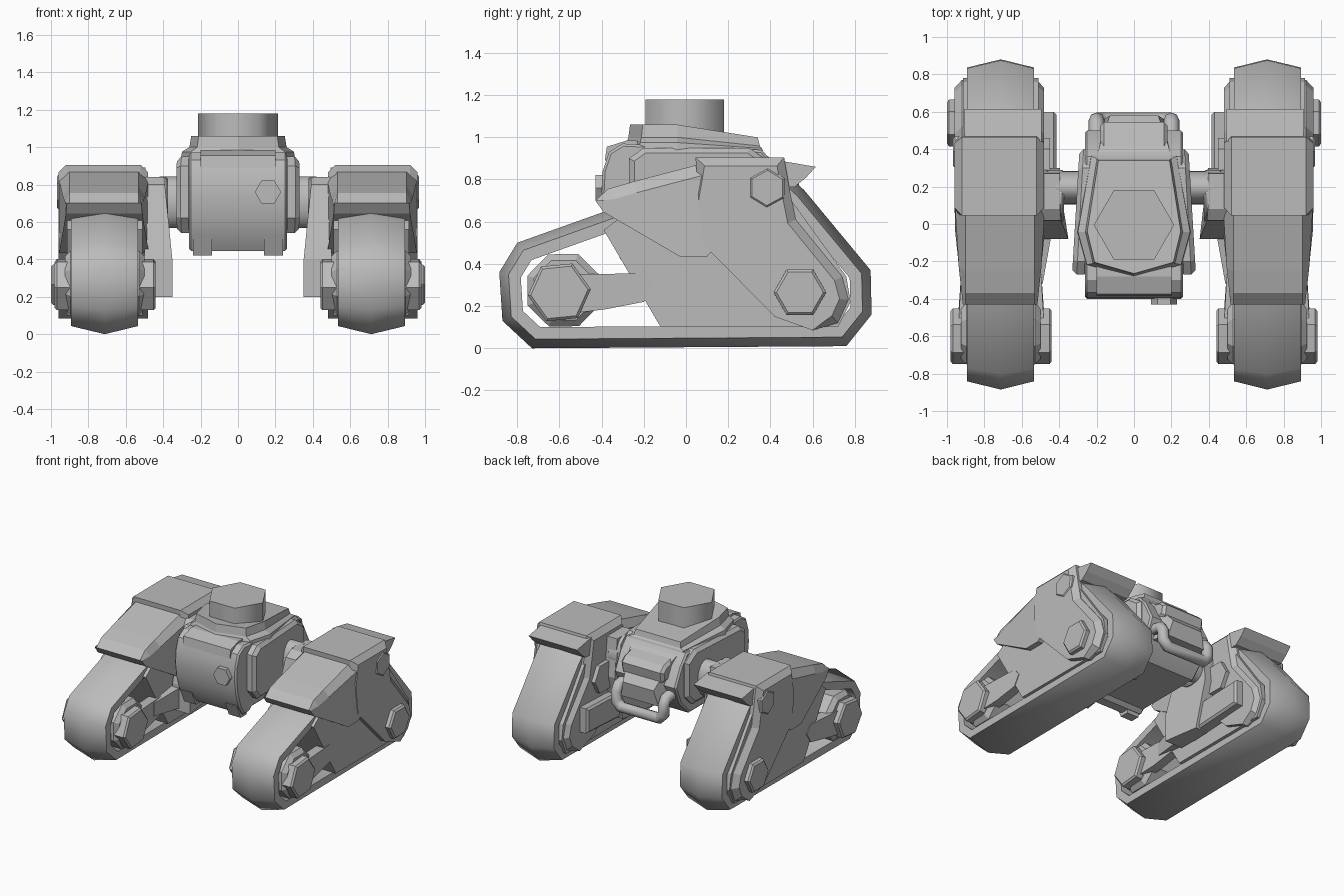
import bpy, bmesh, math
from mathutils import Vector

if "Cube" in bpy.data.objects:
    bpy.data.objects.remove(bpy.data.objects["Cube"], do_unlink=True)

grey = bpy.data.materials.new("plain_grey")
grey.use_nodes = True
grey.diffuse_color = (0.5, 0.5, 0.5, 1)
grey.node_tree.nodes["Principled BSDF"].inputs["Base Color"].default_value = grey.diffuse_color


def finish(name, bm, mirror=False, smooth=0):
    bmesh.ops.recalc_face_normals(bm, faces=bm.faces)
    mesh = bpy.data.meshes.new(name)
    bm.to_mesh(mesh)
    bm.free()
    mesh.materials.append(grey)
    if smooth:
        for p in mesh.polygons:
            p.use_smooth = True
        mesh.set_sharp_from_angle(angle=math.radians(smooth))
    ob = bpy.data.objects.new(name, mesh)
    bpy.context.collection.objects.link(ob)
    if mirror:
        ob.modifiers.new("mirror", 'MIRROR')


def loft(name, rings, loop=False, **kw):
    """Skin a row of closed rings; cap the ends unless the row loops."""
    bm = bmesh.new()
    rows = [[bm.verts.new(p) for p in r] for r in rings]
    n = len(rows[0])
    for a, b in zip(rows, rows[1:] + (rows[:1] if loop else [])):
        for i in range(n):
            j = (i + 1) % n
            bm.faces.new((a[i], a[j], b[j], b[i]))
    if not loop:
        bm.faces.new(rows[0])
        bm.faces.new(rows[-1])
    finish(name, bm, **kw)


def inset(pts, d, keep=()):
    """Move a closed 2D outline inward by d, leaving the kept corners."""
    pts = [Vector(p) for p in pts]
    n = len(pts)
    area = sum(pts[i - 1].x * pts[i].y - pts[i].x * pts[i - 1].y for i in range(n))
    s = d if area > 0 else -d
    out = []
    for i in range(n):
        e1 = (pts[i] - pts[i - 1]).normalized()
        e2 = (pts[(i + 1) % n] - pts[i]).normalized()
        n1, n2 = Vector((-e1.y, e1.x)), Vector((-e2.y, e2.x))
        move = (n1 + n2) * (s / (1 + n1.dot(n2)))
        out.append(pts[i] if i in keep else pts[i] + move)
    return out


def prism(name, pts, x0, x1, c=0.0, taper=None, keep=(), **kw):
    """Side outline (y, z) extruded along x, edges chamfered by c."""
    rows = [(x0, c), (x0 + c, 0), (x1 - c, 0), (x1, c)] if c else [(x0, 0), (x1, 0)]
    fit = taper or (lambda x, y: x)
    rings = [[(fit(x, p[0]), p[0], p[1]) for p in inset(pts, d, keep)] for x, d in rows]
    loft(name, rings, **kw)


def disc(y, z, r, sides=6, turn=0.0):
    return [(y + r * math.cos(turn + i * math.tau / sides),
             z + r * math.sin(turn + i * math.tau / sides)) for i in range(sides)]


PAIR = dict(mirror=True)
MID = 0.712

# Track belts with a raised centre
belt = [(-.73, 0), (.76, .01), (.88, .16), (.875, .37), (.56, .75), (.45, .85),
        (.18, .85), (-.38, .65), (-.80, .5), (-.885, .36), (-.87, .13)]
section = [(.535, .1), (.535, .043), (MID, 0), (.892, .043), (.892, .1)]
loft("track_belt", [[(x, *p) for p in inset(belt, d)] for x, d in section],
     loop=True, mirror=True, smooth=55)

# Track frame inside the belt
prism("track_frame", [(-.39, .56), (-.12, .1), (.72, .1), (.78, .22), (.76, .34),
                      (.5, .7), (.1, .8), (-.3, .63)], .51, .915, **PAIR)

# Rear armour, roof and back flap
prism("rear_armour", [(.045, .905), (.06, .7), (.085, .49), (.42, .15), (.6, .085), (.72, .12),
                      (.77, .23), (.74, .34), (.52, .61), (.49, .76), (.465, .905)],
      .48, .96, .04, keep=(1, 2, 3, 4), **PAIR)
prism("rear_flap", [(.44, .89), (.615, .86), (.57, .81), (.515, .765), (.44, .76)],
      .495, .905, **PAIR)


# Front armour: straight top, sides closing in toward the front
def nose(x, y):
    if abs(x - MID) < .2:
        return x
    return MID + (x - MID) * (1 + .45 * min(0, y + .05))


prism("front_armour", [(-.43, .70), (-.37, .755), (-.25, .79), (.15, .895), (.15, .49), (.1, .435),
                       (-.03, .435), (-.39, .645)], .476, .957, .055, taper=nose,
      keep=(0, 4, 5, 6, 7), **PAIR)


# Front wheel, its flared fork arms and hub
def flare(x, y):
    return MID + (x - MID) * (1 + .5 * max(0, min(.2, -.3 - y)))


prism("front_wheel", disc(-.58, .275, .185, 8, .4), .5, .925, .03, **PAIR)
prism("front_hub", disc(-.6, .265, .15, 6, .1), .44, .98, .012, **PAIR)
for label, x in (("inner", .5), ("outer", .85)):
    prism(label + "_wheel_arm", [(-.58, .35), (-.2, .355), (-.15, .3), (-.2, .22), (-.38, .185),
                                 (-.5, .17)], x, x + .07, taper=flare, **PAIR)

# Rear hub and shoulder bolt
prism("rear_hub", disc(.54, .265, .125), .9, 1.0, .012, **PAIR)
prism("shoulder_bolt", disc(.385, .76, .095, 6, .5), .9, .967, .01, **PAIR)


# Inner suspension strut with a flared foot, beam and disc
def foot(x, y):
    return x - max(0, .03 - y) * .4 if x < .45 else x


prism("suspension_strut", [(-.08, .2), (-.08, .4), (.02, .8), (.08, .84), (.27, .84),
                           (.3, .55), (.2, .2)], .395, .5, taper=foot, **PAIR)
prism("suspension_beam", [(.05, .2), (.05, .4), (.6, .42), (.6, .23)], .415, .52, .015, **PAIR)
prism("suspension_disc", disc(.34, .56, .12), .45, .5, **PAIR)
prism("suspension_link", [(-.32, .24), (-.32, .34), (-.05, .38), (-.05, .22)], .44, .53,
      taper=lambda x, y: x + max(0, -.05 - y) * .18, **PAIR)

# Axle between body and strut, deeper than it is wide
axle = [(.195 + y * .65, z) for y, z in disc(0, .705, .138, 20)]
prism("axle", axle, .27, .42, smooth=40, **PAIR)
prism("axle_collar", disc(.15, .7, .14, 20), .375, .47, .01, smooth=30, **PAIR)

# Body core with a rounded front
prism("body_core", [(-.3, .97), (-.365, .93), (-.395, .84), (-.4, .74), (-.385, .63), (-.35, .52),
                    (-.30, .445), (-.23, .445), (-.2, .47), (.33, .47), (.44, .58), (.5, .72),
                    (.43, .86), (.36, .94)], -.262, .262, .012, smooth=30)
for side in (-1, 1):
    prism("front_skid", [(-.36, .53), (-.31, .42), (-.24, .42), (-.22, .5)],
          side * .19 - .05, side * .19 + .05)


# Side panels of the body
def panel_fit(x, y):
    return x * (1 - .18 * (y + .25))


prism("body_side_panel", [(-.27, .62), (-.27, .9), (-.2, .95), (.3, .95), (.4, .88),
                          (.4, .62), (.32, .54), (-.2, .54)], .24, .33, .025,
      taper=panel_fit, **PAIR)

# Sloped deck
half = [(.21, -.205), (.25, -.04), (.19, .34)]
deck = [(0, -.265)] + half + [(-x, y) for x, y in reversed(half)]


def deck_ring(kx, ky, z, slope):
    return [(x * kx, y * ky, z - max(0, y - .065) * slope) for x, y in deck]


loft("deck", [deck_ring(1.22, 1.1, .91, 0), deck_ring(1.2, 1.06, .975, .1),
              deck_ring(1.04, 1.03, 1.0, .15), deck_ring(1, 1, 1.06, .22)])
prism("deck_lip", [(-.375, .955), (-.28, .985), (.34, .965), (.39, .905), (-.385, .89)],
      -.2, .2)

# Turret mount
mount = disc(0, -.005, .215)
loft("turret_mount", [[(*p, z) for p in mount] for z in (1.0, 1.18)], smooth=65)

# Rear slope and vent box
loft("rear_slope", [[(-w, y, z), (w, y, z), (w + .03, y - .02, .58), (-w - .03, y - .02, .58)]
                    for w, y, z in ((.2, .36, .93), (.18, .43, .88), (.13, .58, .7))])
prism("rear_vent", [(.38, .9), (.5, .87), (.545, .83), (.53, .75), (.42, .74)], -.18, .18, .02)

# Front cap bolt
bolt = disc(.16, .76, .07)
loft("front_bolt", [[(x, y, z) for x, z in bolt] for y in (-.37, -.43)])

# Rear tow handle
curve = bpy.data.curves.new("tow_handle", 'CURVE')
curve.dimensions = '3D'
curve.bevel_depth = .042
curve.bevel_resolution = 2
path = [(.2, .40, .66), (.2, .53, .64), (.2, .555, .6), (.2, .555, .53), (.16, .555, .49)]
path += [(-x, y, z) for x, y, z in reversed(path)]
spline = curve.splines.new('POLY')
spline.points.add(len(path) - 1)
for point, co in zip(spline.points, path):
    point.co = (*co, 1)
curve.use_fill_caps = True
curve.materials.append(grey)
bpy.context.collection.objects.link(bpy.data.objects.new("tow_handle", curve))
